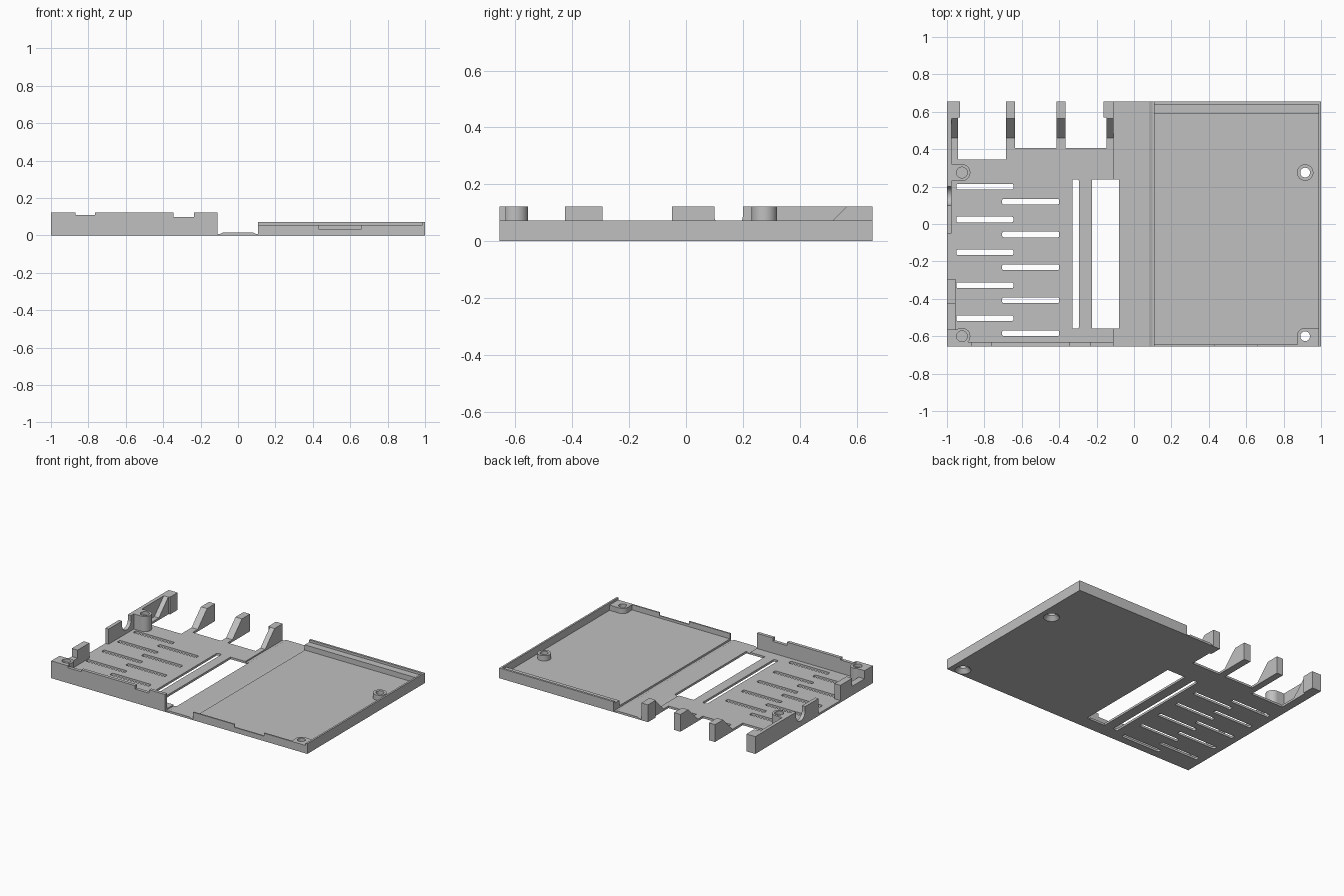
import bpy, bmesh
from mathutils import Vector, Matrix

cube = bpy.data.objects.get("Cube")
if cube:
    bpy.data.objects.remove(cube)

gray = bpy.data.materials.new("plain_gray")
gray.use_nodes = True
GRAY = (0.53, 0.53, 0.53, 1)
gray.diffuse_color = GRAY
gray.node_tree.nodes["Principled BSDF"].inputs["Base Color"].default_value = GRAY

Y0, Y1 = -0.655, 0.655     # front and back edges
FLOOR, LOW, RIM, TOP = 0.015, 0.056, 0.072, 0.122


def finish(name, bm):
    bmesh.ops.recalc_face_normals(bm, faces=bm.faces)
    mesh = bpy.data.meshes.new(name)
    bm.to_mesh(mesh)
    bm.free()
    mesh.materials.append(gray)
    ob = bpy.data.objects.new(name, mesh)
    bpy.context.collection.objects.link(ob)
    return ob


def add_box(bm, x0, x1, y0, y1, z0, z1):
    size = Matrix.Diagonal((x1 - x0, y1 - y0, z1 - z0, 1))
    mid = Matrix.Translation(((x0 + x1) / 2, (y0 + y1) / 2, (z0 + z1) / 2))
    return bmesh.ops.create_cube(bm, size=1, matrix=mid @ size)["verts"]


def box(name, *dims):
    bm = bmesh.new()
    add_box(bm, *dims)
    return finish(name, bm)


def add_slot(bm, x0, x1, y0, y1):
    # Upright opening with softened corners
    verts = add_box(bm, x0, x1, y0, y1, -0.1, 0.3)
    edges = {e for v in verts for e in v.link_edges
             if abs(e.verts[0].co.z - e.verts[1].co.z) > 0.3}
    bmesh.ops.bevel(bm, geom=list(edges), offset=0.008, segments=3,
                    profile=0.5, affect='EDGES')


def add_cone(bm, x, y, z0, z1, r0, r1=None):
    bmesh.ops.create_cone(bm, cap_ends=True, segments=32, radius1=r0,
                          radius2=r0 if r1 is None else r1, depth=z1 - z0,
                          matrix=Matrix.Translation((x, y, (z0 + z1) / 2)))


def prism(name, points, vector):
    bm = bmesh.new()
    face = bm.faces.new([bm.verts.new(p) for p in points])
    new = bmesh.ops.extrude_face_region(bm, geom=[face])["geom"]
    bmesh.ops.translate(bm, vec=Vector(vector),
                        verts=[g for g in new if isinstance(g, bmesh.types.BMVert)])
    return finish(name, bm)


def boolean(ob, bm, operation='DIFFERENCE'):
    # Combine with a temporary helper, then bake the result
    helper = finish("helper", bm)
    mod = ob.modifiers.new("combine", 'BOOLEAN')
    mod.object, mod.operation, mod.solver = helper, operation, 'EXACT'
    graph = bpy.context.evaluated_depsgraph_get()
    ob.data = bpy.data.meshes.new_from_object(ob.evaluated_get(graph))
    ob.modifiers.clear()
    bpy.data.objects.remove(helper)


def smooth(ob):
    bpy.ops.object.select_all(action='DESELECT')
    ob.select_set(True)
    bpy.context.view_layer.objects.active = ob
    bpy.ops.object.shade_smooth_by_angle(angle=0.6)


# Vented floor of the base half
floor = box("base_floor", -1, -0.11, Y0, 0.405, 0, FLOOR)
bm = bmesh.new()
for i in range(5):
    for x, y in ((-0.95, 0.2), (-0.705, 0.12)):
        yc = y - 0.176 * i
        add_slot(bm, x, x + 0.305, yc - 0.015, yc + 0.015)
add_slot(bm, -0.33, -0.295, -0.56, 0.238)
add_box(bm, -0.225, 0, -0.56, 0.238, -0.1, 0.1)
add_box(bm, -0.94, -0.685, 0.345, 1, -0.1, 0.1)
boolean(floor, bm)

# Thin flexible hinge between the halves
section = [(-0.11, 0), (0.11, 0), (0.11, 0.006), (0.1, 0.006), (0.08, FLOOR),
           (-0.08, FLOOR), (-0.1, 0.006), (-0.11, 0.006)]
hinge = prism("hinge", [(x, Y0, z) for x, z in section], (0, Y1 - Y0, 0))
bm = bmesh.new()
add_box(bm, -0.3, -0.08, -0.56, 0.238, -0.1, 0.1)
boolean(hinge, bm)

# Front wall of the base with two shallow notches
wall = box("base_front_wall", -1, -0.11, Y0, -0.632, 0, TOP)
bm = bmesh.new()
add_box(bm, -0.87, -0.765, -0.7, -0.6, 0.108, 0.2)
add_box(bm, -0.345, -0.235, -0.7, -0.6, 0.098, 0.2)
boolean(wall, bm)

# Outer side wall of the base, with a round cable notch
wall = box("base_side_wall", -1, -0.975, -0.05, Y1, 0, TOP)
bm = bmesh.new()
turn = Matrix.Translation((-1, 0.15, 0.09)) @ Matrix.Rotation(1.5708, 4, 'Y')
bmesh.ops.create_cone(bm, cap_ends=True, segments=32, radius1=0.05,
                      radius2=0.05, depth=0.2, matrix=turn)
boolean(wall, bm)
bm = bmesh.new()
add_box(bm, -1.1, -0.9, 0.1, 0.2, 0.09, 0.2)
boolean(wall, bm)
smooth(wall)
box("base_side_block", -1, -0.955, -0.425, -0.293, 0, TOP)
box("base_side_sill", -1, -0.955, -0.565, -0.425, 0, 0.065)

# Screw posts of the base
for name, y, y0, y1 in (("base_front_post", -0.6, Y0, -0.563),
                        ("base_back_post", 0.275, 0.23, 0.32)):
    bm = bmesh.new()
    add_cone(bm, -0.92, y, 0, TOP, 0.045)
    post = finish(name, bm)
    bm = bmesh.new()
    add_box(bm, -1, -0.92, y0, y1, 0, TOP)
    boolean(post, bm, 'UNION')
    bm = bmesh.new()
    add_cone(bm, -0.92, y, FLOOR, 0.1, 0.02)
    boolean(post, bm)
    bm = bmesh.new()
    add_cone(bm, -0.92, y, 0.1, 0.2, 0.029)
    boolean(post, bm)
    smooth(post)

# Back fingers: flat strip, sloped gusset, tall tip
for i, (x0, x1, t0, t1) in enumerate(((-0.975, -0.94, -1, -0.93),
                                      (-0.685, -0.637, -0.685, -0.637),
                                      (-0.415, -0.365, -0.415, -0.365),
                                      (-0.147, -0.11, -0.162, -0.11))):
    outline = [(0.34, 0), (0.575, 0), (0.575, TOP), (0.565, TOP),
               (0.46, FLOOR), (0.34, FLOOR)]
    prism(f"finger_{i + 1}", [(x0, y, z) for y, z in outline], (x1 - x0, 0, 0))
    box(f"finger_tip_{i + 1}", t0, t1, 0.57, Y1, 0, TOP)

# Lid tray with its walls and back ledge
lid = box("lid_tray", 0.108, 1, Y0, Y1, 0, RIM)
bm = bmesh.new()
add_box(bm, 0, 0.987, -0.645, 0.59, FLOOR + 0.004, 0.2)
boolean(lid, bm)
bm = bmesh.new()
add_box(bm, 0, 0.987, -1, 0.64, LOW, 0.2)
boolean(lid, bm)
bm = bmesh.new()
add_box(bm, 0.43, 0.66, -0.7, -0.6, 0.035, 0.2)
boolean(lid, bm)

# Lid screw bosses, countersunk from below
for y in (-0.6, 0.275):
    bm = bmesh.new()
    add_cone(bm, 0.915, y, 0.004, LOW, 0.044)
    boolean(lid, bm, 'UNION')
bm = bmesh.new()
corner = add_box(bm, 0.873, 0.995, -0.65, -0.557, 0.004, LOW)
edge = [e for e in bm.edges
        if all(v.co.x < 0.9 and v.co.y > -0.6 for v in e.verts)]
bmesh.ops.bevel(bm, geom=edge, offset=0.04, segments=6, profile=0.5, affect='EDGES')
boolean(lid, bm, 'UNION')
for y in (-0.6, 0.275):
    bm = bmesh.new()
    add_cone(bm, 0.915, y, -0.1, 0.2, 0.026)
    boolean(lid, bm)
    bm = bmesh.new()
    add_cone(bm, 0.915, y, -0.001, 0.03, 0.052, 0.024)
    boolean(lid, bm)
smooth(lid)
